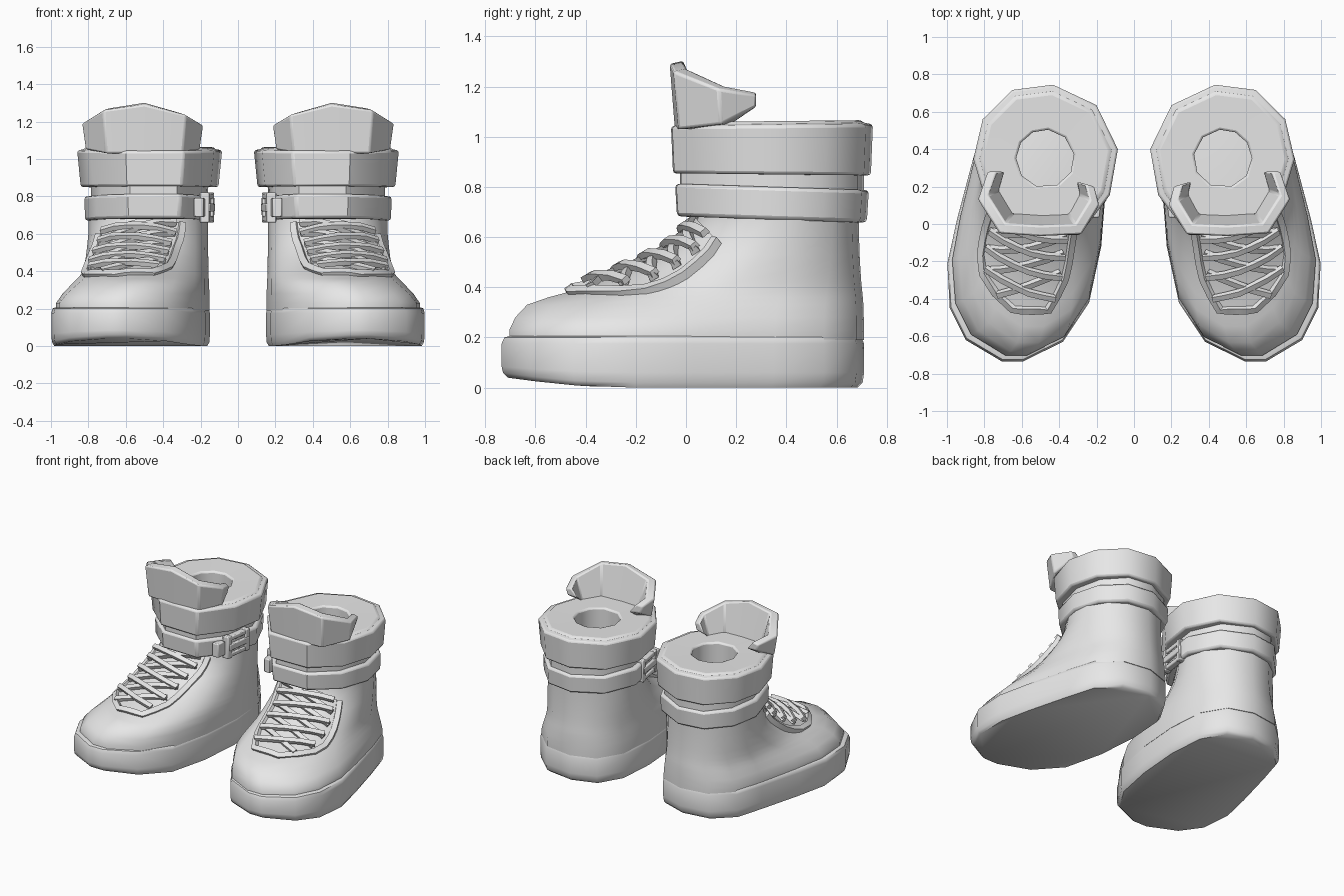
import bpy, bmesh, math
from mathutils import Vector
from mathutils.bvhtree import BVHTree

if "Cube" in bpy.data.objects:
    bpy.data.objects.remove(bpy.data.objects["Cube"])

grey = bpy.data.materials.new("plain_grey")
grey.use_nodes = True
grey.diffuse_color = (0.8, 0.8, 0.8, 1)
grey.node_tree.nodes["Principled BSDF"].inputs["Base Color"].default_value = (0.8, 0.8, 0.8, 1)


def finish(name, bm, bevel=0, angle=40):
    """Turn a bmesh for one boot into a mirrored, smooth-shaded pair."""
    bmesh.ops.recalc_face_normals(bm, faces=bm.faces)
    mesh = bpy.data.meshes.new(name)
    bm.to_mesh(mesh)
    bm.free()
    mesh.materials.append(grey)
    ob = bpy.data.objects.new(name, mesh)
    bpy.context.collection.objects.link(ob)
    bpy.ops.object.select_all(action='DESELECT')
    ob.select_set(True)
    bpy.context.view_layer.objects.active = ob
    bpy.ops.object.shade_smooth_by_angle(angle=math.radians(angle))
    if bevel:
        mod = ob.modifiers.new("soft_edges", 'BEVEL')
        mod.width, mod.segments = bevel, 2
        mod.limit_method, mod.angle_limit = 'ANGLE', math.radians(45)
    ob.modifiers.new("other_boot", 'MIRROR').use_mirror_merge = False
    return ob


def loft(bm, rings, caps=(True, True), closed=False):
    """Skin a list of point rings; closed joins the last ring to the first."""
    vs = [[bm.verts.new(p) for p in ring] for ring in rings]
    n = len(vs[0])
    pairs = list(zip(vs, vs[1:])) + ([(vs[-1], vs[0])] if closed else [])
    for a, b in pairs:
        for i in range(n):
            j = (i + 1) % n
            bm.faces.new((a[i], a[j], b[j], b[i]))
    if not closed:
        for ring, cap in ((vs[0], caps[0]), (vs[-1], caps[1])):
            if cap:
                bm.faces.new(ring)


# Footprint, and the matching outline of the ankle shaft
foot = [(.594, -.735), (.706, -.735), (.9, -.62), (.985, -.45), (.998, -.21), (.945, .03),
        (.86, .35), (.80, .55), (.66, .68), (.45, .71), (.27, .65), (.17, .48),
        (.15, .2), (.175, -.12), (.24, -.42), (.38, -.63)]
angles = (-101, -79, -57, -38, -20, -2, 16, 42, 66, 95, 125, 155, 180, 200, 218, 238)
shaft = [(.48 + .32 * math.cos(math.radians(a)), .365 + .325 * math.sin(math.radians(a)))
         for a in angles]


def foot_ring(z, tx, ty):
    return [Vector((f[0] + (s[0] - f[0]) * tx, f[1] + (s[1] - f[1]) * ty, z))
            for f, s in zip(foot, shaft)]


# Sole with a lifted toe
def sole_ring(z, inset, lift):
    ring = []
    for x, y in foot:
        rise = .04 * (max(0, -.3 - y) / .44) ** 1.5 * lift
        ring.append((.55 + (x - .55) * (1 - inset), y * (1 - inset), z + rise))
    return ring

bm = bmesh.new()
loft(bm, [sole_ring(0, .035, 1), sole_ring(.02, .008, 1), sole_ring(.06, 0, .6),
          sole_ring(.175, 0, 0), sole_ring(.2, .015, 0), sole_ring(.205, .04, 0)])
finish("sole", bm, angle=50)

# Upper: toe box rising into the ankle shaft
levels = [(.19, .12, .04), (.23, .12, .04), (.28, .28, .07), (.33, .5, .13), (.36, .64, .24),
          (.385, .74, .36), (.42, .83, .53), (.47, .9, .69), (.53, .95, .85),
          (.60, 1, .95), (.67, 1, 1), (.74, 1, 1.02)]
bm = bmesh.new()
loft(bm, [foot_ring(*lv) for lv in levels], caps=(True, False))
bmesh.ops.recalc_face_normals(bm, faces=bm.faces)
surface = BVHTree.FromBMesh(bm)
finish("upper", bm, angle=50)

# Lace area: rows of centre height and left/right limits, projected on the upper
rows = [(-.46, .39, .46, .65), (-.36, .43, .41, .79), (-.22, .48, .38, .83),
        (-.11, .54, .36, .81), (-.02, .61, .33, .78), (.03, .69, .32, .76)]


def on_upper(u, v, lift):
    f = min(max(v, 0), 1) * (len(rows) - 1)
    i = min(int(f), len(rows) - 2)
    y, z, left, right = (a + (b - a) * (f - i) for a, b in zip(rows[i], rows[i + 1]))
    drop = u * u * .07 * min(1, v * 4)
    p = Vector((left + (right - left) * (u + 1) / 2, y + drop, z - drop))
    n = Vector((u * .5, -.55, .8)).normalized()
    hit = surface.ray_cast(p + n * .4, -n, .7)[0]
    return (hit or p) + n * lift, n


def strap(bm, path, width, thick, lift):
    """Sweep a flat band along (u, v) points on the upper."""
    pts = [on_upper(u, v, lift) for u, v in path]
    rings = []
    for i, (p, n) in enumerate(pts):
        along = pts[min(i + 1, len(pts) - 1)][0] - pts[max(i - 1, 0)][0]
        side = along.cross(n).normalized() * width / 2
        up = n * thick / 2
        rings.append([p - side - up, p + side - up, p + side * .8 + up, p - side * .8 + up])
    loft(bm, rings)


# Tongue panel
bm = bmesh.new()
grid = [[bm.verts.new(on_upper(u / 4, v / 8, .012)[0]) for u in range(-4, 5)] for v in range(9)]
for a, b in zip(grid, grid[1:]):
    for i in range(len(a) - 1):
        bm.faces.new((a[i], a[i + 1], b[i + 1], b[i]))
finish("tongue_panel", bm, angle=60)

# Raised rim round the panel
bm = bmesh.new()
edge = [i / 8 for i in range(9)]
border = ([(-1, v) for v in reversed(edge)] + [(u / 2, 0) for u in range(-1, 2)]
          + [(1, v) for v in edge])
strap(bm, border, .045, .035, .008)
finish("panel_rim", bm, angle=50)

# Crossed laces
bm = bmesh.new()
for k in range(5):
    low = .13 + k * .165
    high = min(low + .19, .96)
    for s in (-1, 1):
        path = [(s * t * .86, low + (high - low) * (t + 1) / 2)
                for t in (-1, -.6, -.2, .2, .6, 1)]
        strap(bm, path, .038, .026, .036 + .008 * s)
finish("laces", bm)

# Ten-sided outline shared by neck, strap and collar
outline = [(.433, .745), (.652, .717), (.81, .56), (.86, .347), (.79, .11),
           (.60, -.055), (.29, -.06), (.128, .155), (.085, .40), (.2, .636)]
cx, cy = .475, .34


def collar_ring(sx, sy, z, tilt=0):
    return [(cx + (x - cx) * sx, cy + (y - cy) * sy, z + tilt * (y - cy)) for x, y in outline]


def hole_ring(z):
    return [(cx + .155 * math.cos(a), cy + .01 + .155 * math.sin(a), z)
            for a in (math.atan2(y - cy, x - cx) for x, y in outline)]


bm = bmesh.new()
loft(bm, [collar_ring(.76, .84, .68), collar_ring(.81, .91, .7), collar_ring(.81, .91, .88)],
     caps=(False, False))
finish("neck", bm)

bm = bmesh.new()
loft(bm, [collar_ring(.75, .8, .67, -.03), collar_ring(.89, .94, .67, -.03),
          collar_ring(.9, .96, .8, -.03), collar_ring(.75, .8, .8, -.03)], closed=True)
finish("ankle_strap", bm, bevel=.015)

bm = bmesh.new()
loft(bm, [collar_ring(.78, .86, .85, -.01), collar_ring(.95, .98, .85, -.01),
          collar_ring(1, 1, 1.045, .01), collar_ring(.91, .91, 1.052, .01),
          collar_ring(.89, .89, 1.062, .01), hole_ring(1.06), hole_ring(.3)], closed=True)
finish("collar", bm, bevel=.012)

# Folded tongue standing above the collar: x, y, bottom and top of each station
stations = [(.21, .2, 1.1, 1.15), (.185, .1, 1.05, 1.18), (.28, -.055, 1.03, 1.235),
            (.5, -.065, 1.03, 1.29), (.72, -.05, 1.03, 1.26), (.835, .13, 1.05, 1.19),
            (.785, .28, 1.12, 1.165)]


def toward_centre(x, y, z, t):
    return (x + (.5 - x) * t, y + (.28 - y) * t, z)

bm = bmesh.new()
loft(bm, [[toward_centre(x, y, lo, .06), toward_centre(x, y, hi, 0),
           toward_centre(x, y, hi + .012, .16), toward_centre(x, y, lo, .34)]
          for x, y, lo, hi in stations])
finish("tongue_flap", bm, bevel=.01)

# Buckle on the inner side: y, z, length, height, thickness of each piece
bm = bmesh.new()
for y, z, length, height, thick in [(.13, .74, .04, .16, .05), (.30, .74, .04, .16, .05),
                                    (.215, .80, .15, .03, .045), (.215, .68, .15, .03, .045),
                                    (.215, .74, .19, .045, .06), (.07, .74, .07, .10, .05)]:
    x = .14 + (.4 - y) * .14 + max(0, .11 - y) * .5
    made = bmesh.ops.create_cube(bm, size=1)["verts"]
    for v in made:
        v.co = Vector((x + v.co.x * thick - v.co.y * length * .14, y + v.co.y * length,
                       z + v.co.z * height))
finish("buckle", bm, bevel=.006)
